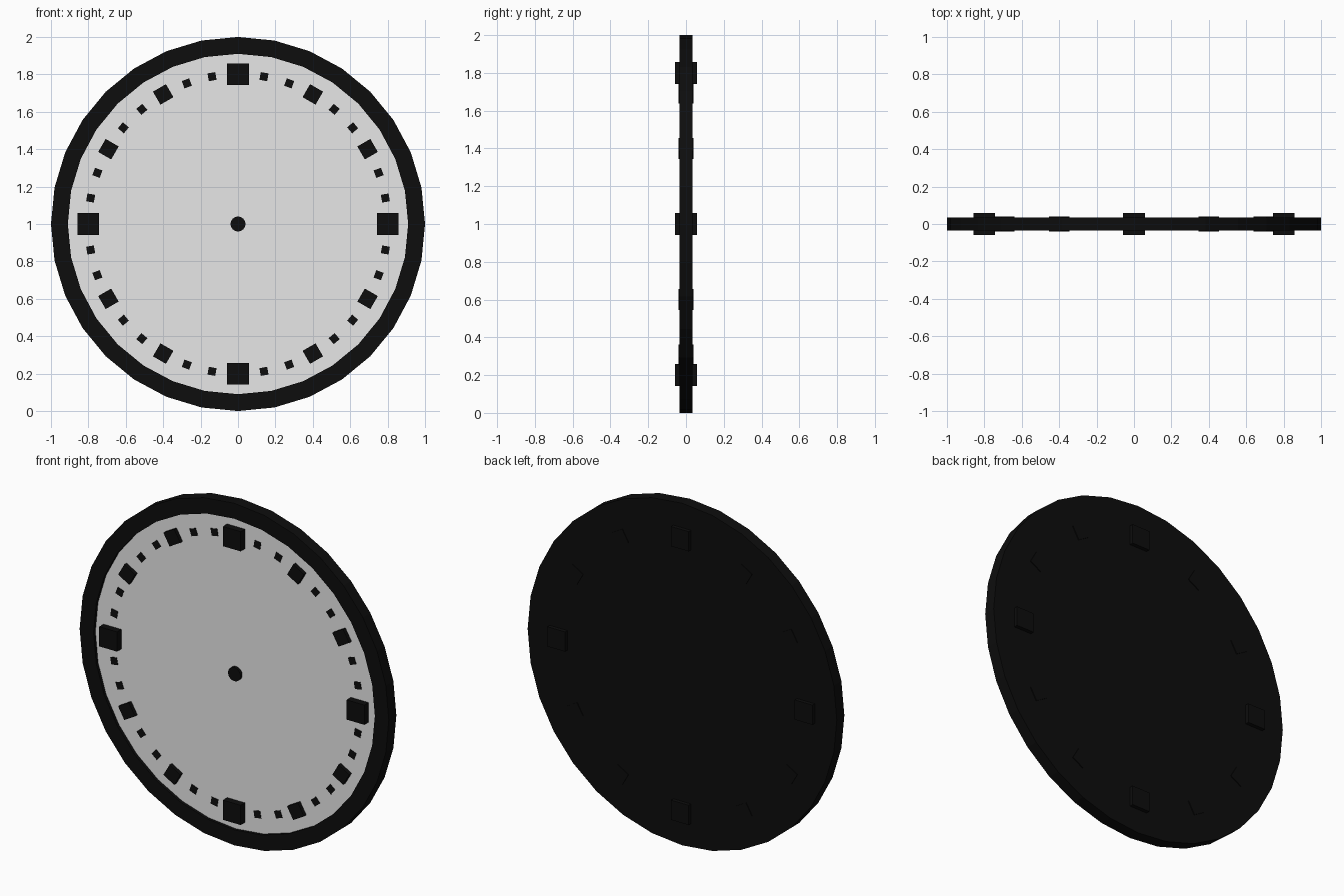
import bpy, bmesh, math
from mathutils import Matrix

if "Cube" in bpy.data.objects:
    bpy.data.objects.remove(bpy.data.objects["Cube"])

CENTRE = Matrix.Translation((0, 0, 1))
TO_FRONT = Matrix.Rotation(math.radians(90), 4, 'X')   # +z of a primitive -> -y


def material(name, v):
    m = bpy.data.materials.new(name)
    m.diffuse_color = (v, v, v, 1)
    m.use_nodes = True
    m.node_tree.nodes["Principled BSDF"].inputs["Base Color"].default_value = m.diffuse_color
    return m


black = material("black", 0.004)
pale = material("pale_grey", 0.8)


def finish(name, bm, mats):
    me = bpy.data.meshes.new(name)
    bm.to_mesh(me)
    bm.free()
    for m in mats:
        me.materials.append(m)
    ob = bpy.data.objects.new(name, me)
    bpy.context.collection.objects.link(ob)
    return ob


# case: 32-sided disc with a raised rim, the recessed front face is the pale dial
bm = bmesh.new()
bmesh.ops.create_cone(bm, cap_ends=True, segments=32, radius1=1, radius2=1, depth=0.07)
front = max(bm.faces, key=lambda f: f.calc_center_median().z)
bmesh.ops.inset_region(bm, faces=[front], thickness=0.09)
dial = bmesh.ops.extrude_discrete_faces(bm, faces=[front])["faces"][0]
for v in dial.verts:
    v.co.z = 0.018
dial.material_index = 1
bm.transform(CENTRE @ TO_FRONT)
finish("case_and_dial", bm, [black, pale])

# centre hub
bm = bmesh.new()
bmesh.ops.create_cone(bm, cap_ends=True, segments=32, radius1=0.04, radius2=0.04, depth=0.07)
bm.transform(CENTRE @ TO_FRONT)
finish("centre_hub", bm, [black])

# cube markers every 10 degrees: large on quarters, medium every 30, small between
for i in range(36):
    if i % 9 == 0:
        name, size = "quarter_marker", 0.115
    elif i % 3 == 0:
        name, size = "hour_marker", 0.08
    else:
        name, size = "small_marker", 0.042
    bm = bmesh.new()
    bmesh.ops.create_cube(bm, size=size)
    bm.transform(CENTRE @ Matrix.Rotation(math.radians(10 * i), 4, 'Y')
                 @ Matrix.Translation((0, 0, 0.8)))
    finish(name, bm, [black])
